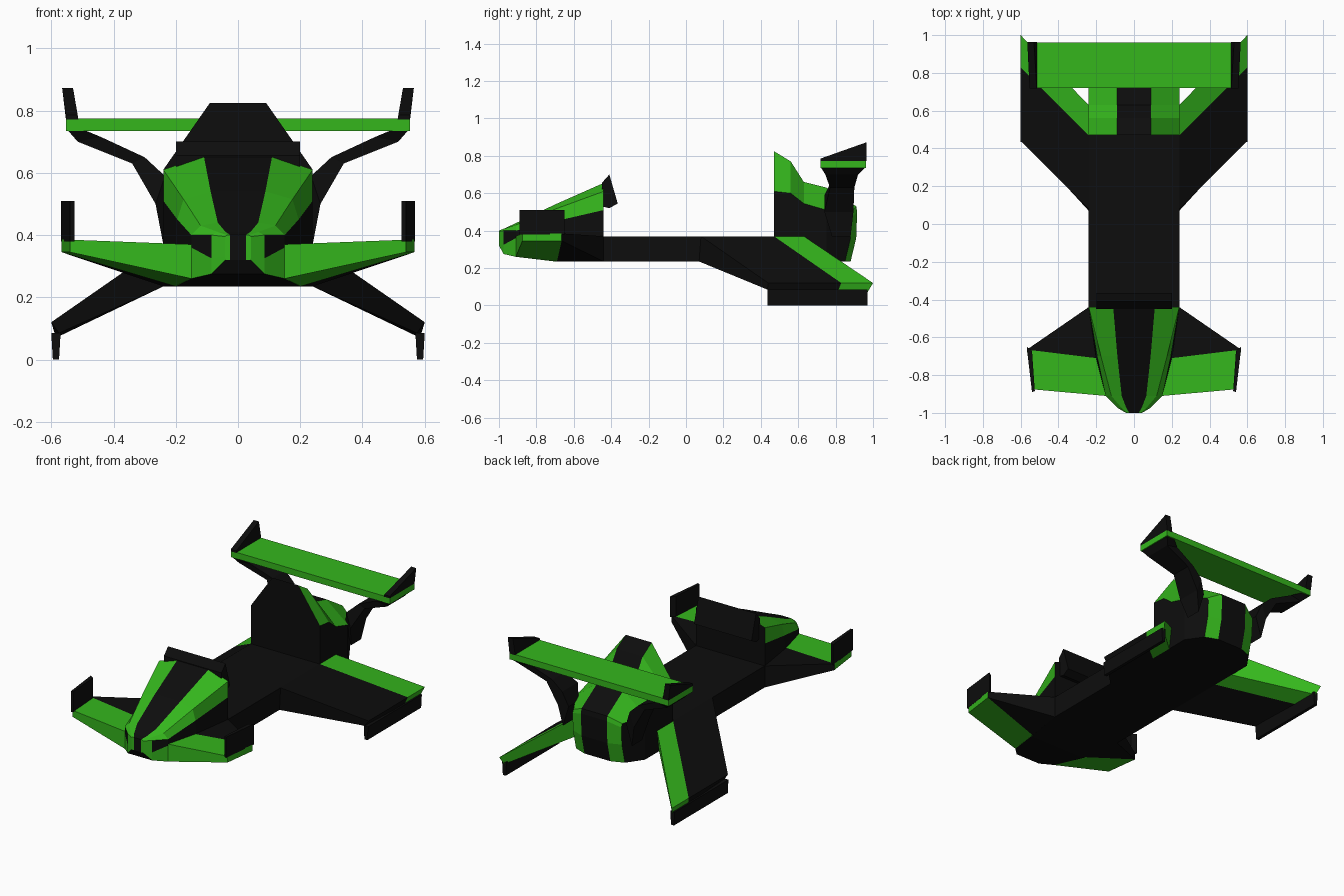
import bpy, bmesh

if "Cube" in bpy.data.objects:
    bpy.data.objects.remove(bpy.data.objects["Cube"])


def material(name, color):
    m = bpy.data.materials.new(name)
    m.diffuse_color = color
    m.use_nodes = True
    m.node_tree.nodes["Principled BSDF"].inputs["Base Color"].default_value = m.diffuse_color
    return m


BLACK = material("black_paint", (0.004, 0.004, 0.004, 1))
GREEN = material("green_paint", (0.035, 0.47, 0.012, 1))


def finish(name, bm, mirror=True):
    bmesh.ops.recalc_face_normals(bm, faces=bm.faces)
    me = bpy.data.meshes.new(name)
    bm.to_mesh(me)
    bm.free()
    me.materials.append(BLACK)
    me.materials.append(GREEN)
    ob = bpy.data.objects.new(name, me)
    bpy.context.collection.objects.link(ob)
    if mirror:
        mod = ob.modifiers.new("mirror", 'MIRROR')
        mod.merge_threshold = 0.0005
    return ob


def hull(name, points, green=False, mirror=True):
    """Convex solid around a few corner points."""
    bm = bmesh.new()
    bmesh.ops.convex_hull(bm, input=[bm.verts.new(p) for p in points])
    bmesh.ops.dissolve_limit(bm, angle_limit=0.01, verts=bm.verts, edges=bm.edges)
    for f in bm.faces:
        f.material_index = int(green)
    return finish(name, bm, mirror)


def panels(name, points, black, green):
    """Mirrored half built from named corners; faces are strings of corner keys."""
    bm = bmesh.new()
    v = {k: bm.verts.new(p) for k, p in points.items()}
    for index, faces in enumerate((black, green)):
        for f in faces:
            bm.faces.new([v[k] for k in f]).material_index = index
    return finish(name, bm)


def corners(xs, ys, zs):
    return [(x, y, z) for x in xs for y in ys for z in zs]


# Nose and cockpit: half sections (y, then x/z of each longitudinal line)
stations = [
    (-1.00, [(.025, .40), (.035, .40), (.042, .395), (.042, .33), (.04, .32)]),
    (-.975, [(.04, .41), (.065, .41), (.085, .40), (.085, .325), (.085, .275)]),
    (-.91, [(.065, .44), (.12, .43), (.15, .40), (.15, .36), (.15, .26)]),
    (-.70, [(.088, .54), (.175, .515), (.195, .45), (.20, .37), (.20, .235)]),
    (-.44, [(.11, .655), (.24, .61), (.24, .51), (.24, .37), (.24, .235)]),
]
bm = bmesh.new()
rings = []
for y, pts in stations:
    line = [(0, pts[0][1])] + pts + [(0, pts[-1][1])]
    rings.append([bm.verts.new((x, y, z)) for x, z in line])
for s in range(4):
    for c in range(6):
        f = bm.faces.new((rings[s][c], rings[s][c + 1], rings[s + 1][c + 1], rings[s + 1][c]))
        f.material_index = int(c in (1, 2) or (c == 3 and s == 0) or (c == 4 and s < 3))
nose = rings[0]
low = bm.verts.new((.025, -1.0, .32))
bm.faces.new((nose[0], nose[1], low, nose[6]))
bm.faces.new((nose[1], nose[2], nose[3], nose[4], nose[5], low)).material_index = 1
bm.faces.new(rings[-1])
finish("nose_cockpit", bm)

# Slanted headrest behind the cockpit
hull("headrest", [(x, y, z) for x in (-.2, .2) for y, z in
                  ((-.45, .655), (-.41, .70), (-.365, .545), (-.41, .52), (-.45, .53))], mirror=False)

# Flat deck between cockpit and engine
hull("deck", corners((-.24, .24), (-.445, .48), (.235, .37)), mirror=False)

# Front wings
panels("front_wing", {
    'a': (.15, -.91, .37), 'b': (.54, -.875, .385), 'c': (.567, -.665, .385), 'd': (.20, -.71, .37),
    'e': (.24, -.44, .37), 'A': (.15, -.91, .26), 'B': (.54, -.875, .345), 'C': (.567, -.665, .345),
    'D': (.20, -.69, .235), 'E': (.24, -.44, .235)},
    ["dce", "DCE", "ecCE", "adeEDA"], ["abcd", "abBA", "ABCD", "bcCB"])
hull("front_winglet", [(x, y, z) for z in (.38, .51) for x, y in
                       ((.525, -.885), (.54, -.89), (.54, -.67), (.568, -.65))])

# Rear wings with a green trailing strip
panels("rear_wing", {
    'a': (.24, .08, .37), 'b': (.60, .44, .12), 'c': (.60, .83, .12), 'd': (.24, .47, .37),
    'e': (.60, 1.0, .12), 'f': (.24, .63, .37),
    'A': (.24, .07, .235), 'B': (.575, .435, .085), 'C': (.585, .81, .07), 'D': (.24, .46, .235),
    'E': (.585, .97, .07), 'F': (.24, .61, .235)},
    ["abcd", "ABCD", "abBA", "bcCB", "adfFDA"], ["dcef", "DCEF", "feEF", "ceEC"])
hull("rear_winglet", corners((.57, .60), (.435, .97), (.085,)) + corners((.575, .595), (.435, .97), (0,)))

# Engine: centre line edge and outer edge run over the top and down the rear
inner = [(.09, .47, .825), (.09, .56, .77), (.09, .63, .66), (.09, .75, .63),
         (.09, .91, .53), (.09, .915, .50), (.09, .91, .36), (.09, .88, .235)]
outer = [(.24, .47, .61), (.24, .56, .60), (.24, .63, .545), (.24, .75, .51),
         (.17, .875, .49), (.17, .885, .47), (.17, .88, .36), (.17, .85, .235)]
bm = bmesh.new()
mid = [bm.verts.new((0, y, z)) for x, y, z in inner]
inn = [bm.verts.new(p) for p in inner]
out = [bm.verts.new(p) for p in outer]
for i in range(7):
    bm.faces.new((mid[i], inn[i], inn[i + 1], mid[i + 1]))
    bm.faces.new((inn[i], out[i], out[i + 1], inn[i + 1])).material_index = 1
front_low, rear_low = (bm.verts.new((.24, y, .235)) for y in (.47, .75))
front_mid = bm.verts.new((0, .47, .235))
bm.faces.new(out[:4] + [rear_low, front_low])
bm.faces.new(out[3:] + [rear_low])
bm.faces.new((mid[0], inn[0], out[0], front_low, front_mid))
bm.faces.new((front_mid, front_low, rear_low, out[7], inn[7], mid[7]))
finish("engine", bm)

# Curved struts carrying the spoiler: upper x/z, lower x/z, front y, rear y
strut = [((.20, .50), (.24, .37), .78, .88), ((.235, .59), (.265, .50), .74, .895),
         ((.30, .65), (.34, .63), .77, .90), ((.44, .715), (.515, .70), .745, .92),
         ((.50, .74), (.55, .74), .72, .96)]
bm = bmesh.new()
loops = [[bm.verts.new(p) for p in ((u[0], y0, u[1]), (u[0], y1, u[1]), (l[0], y1, l[1]), (l[0], y0, l[1]))]
         for u, l, y0, y1 in strut]
for r, q in zip(loops, loops[1:]):
    for k in range(4):
        bm.faces.new((r[k], r[(k + 1) % 4], q[(k + 1) % 4], q[k]))
bm.faces.new(loops[0])
bm.faces.new(loops[-1])
finish("spoiler_strut", bm)

# Spoiler blade and its end plates
hull("spoiler", corners((-.553, .553), (.72, .962), (.735, .775)), green=True, mirror=False)
hull("spoiler_end_plate", corners((.513, .553), (.718, .964), (.772,)) +
     [(.515, .718, .785), (.553, .718, .785), (.53, .964, .872), (.565, .964, .872)])
